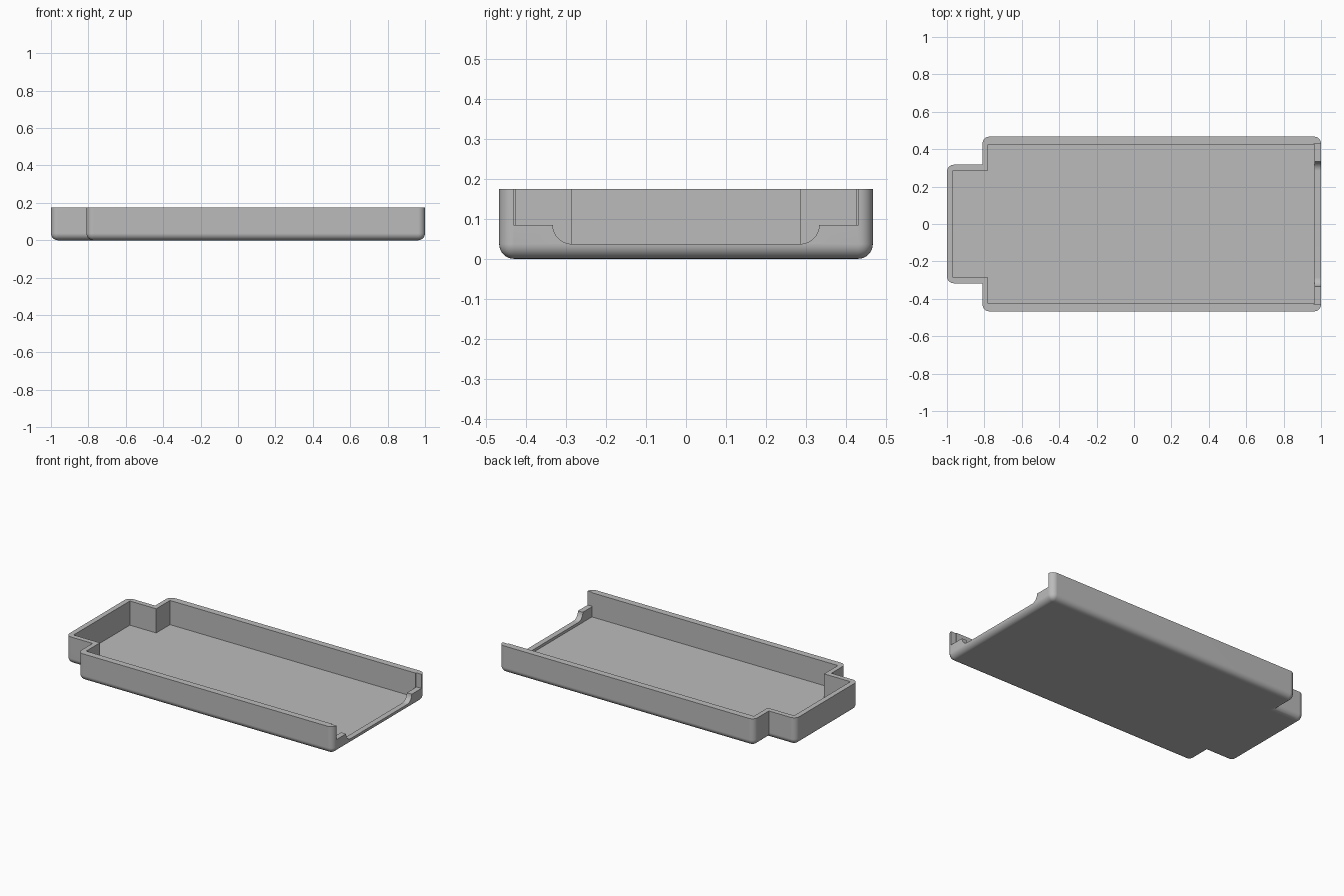
import bpy, bmesh, math
from mathutils import Vector

cube = bpy.data.objects.get("Cube")
if cube:
    bpy.data.objects.remove(cube, do_unlink=True)

HEIGHT, FLOOR, LIP, LEDGE = 0.175, 0.02, 0.037, 0.085
RADIUS = 0.037

grey = bpy.data.materials.new("mid grey")
grey.use_nodes = True
colour = (0.5, 0.5, 0.5, 1)
grey.diffuse_color = colour
grey.node_tree.nodes["Principled BSDF"].inputs["Base Color"].default_value = colour


def prism(name, points, sweep, rounding=0):
    """Sweep a closed outline; optionally round its base and convex upright edges."""
    bm = bmesh.new()
    face = bm.faces.new([bm.verts.new(p) for p in points])
    ext = bmesh.ops.extrude_face_region(bm, geom=[face])
    moved = [v for v in ext["geom"] if isinstance(v, bmesh.types.BMVert)]
    bmesh.ops.translate(bm, verts=moved, vec=sweep)
    bmesh.ops.recalc_face_normals(bm, faces=bm.faces[:])
    if rounding:
        def rounded(e):
            a, b = (v.co.z for v in e.verts)
            upright = abs(a - b) > 0.01
            return e.calc_face_angle_signed() > 0 if upright else max(a, b) < 0.001
        bmesh.ops.bevel(bm, geom=[e for e in bm.edges if rounded(e)], offset=rounding,
                        segments=8, profile=0.5, affect='EDGES', clamp_overlap=True)
    mesh = bpy.data.meshes.new(name)
    bm.to_mesh(mesh)
    bm.free()
    mesh.materials.append(grey)
    obj = bpy.data.objects.new(name, mesh)
    bpy.context.collection.objects.link(obj)
    return obj


def stepped(x_tab, x_step, x_end, y_tab, y_main, z):
    """Wide rectangle with a narrower tab on its -x end."""
    half = [(x_tab, y_tab), (x_step, y_tab), (x_step, y_main), (x_end, y_main)]
    return [(x, -y, z) for x, y in half] + [(x, y, z) for x, y in reversed(half)]


# Tray body and its sharp-cornered cavity
tray = prism("tray", stepped(-1, -0.81, 1, 0.317, 0.467, 0), Vector((0, 0, HEIGHT)), RADIUS)
cavity = prism("cavity_cutter", stepped(-0.967, -0.78, 0.965, 0.285, 0.425, FLOOR),
               Vector((0, 0, 0.4)))

# Open end: wide shoulder ledges, then rounded corners down to a low lip
arc_r = LEDGE - LIP
side = [(0.431, 0.4), (0.431, LEDGE)]
for i in range(9):
    a = math.radians(90 * i / 8)
    side.append((0.285 + arc_r * math.cos(a), LEDGE - arc_r * math.sin(a)))
opening = [(0.963, y, z) for y, z in side] + [(0.963, -y, z) for y, z in reversed(side)]
end_cut = prism("end_cutter", opening, Vector((0.2, 0, 0)))

bpy.ops.object.select_all(action='DESELECT')
tray.select_set(True)
bpy.context.view_layer.objects.active = tray
for cutter in (cavity, end_cut):
    cutter.hide_render = True
    mod = tray.modifiers.new("cut", 'BOOLEAN')
    mod.operation, mod.solver, mod.object = 'DIFFERENCE', 'EXACT', cutter
    bpy.ops.object.modifier_apply(modifier=mod.name)
    bpy.data.objects.remove(cutter, do_unlink=True)

# Smooth rounds with flat broad faces
bpy.ops.object.shade_smooth_by_angle(angle=math.radians(30))
weighted = tray.modifiers.new("weighted_normals", 'WEIGHTED_NORMAL')
weighted.keep_sharp = True
